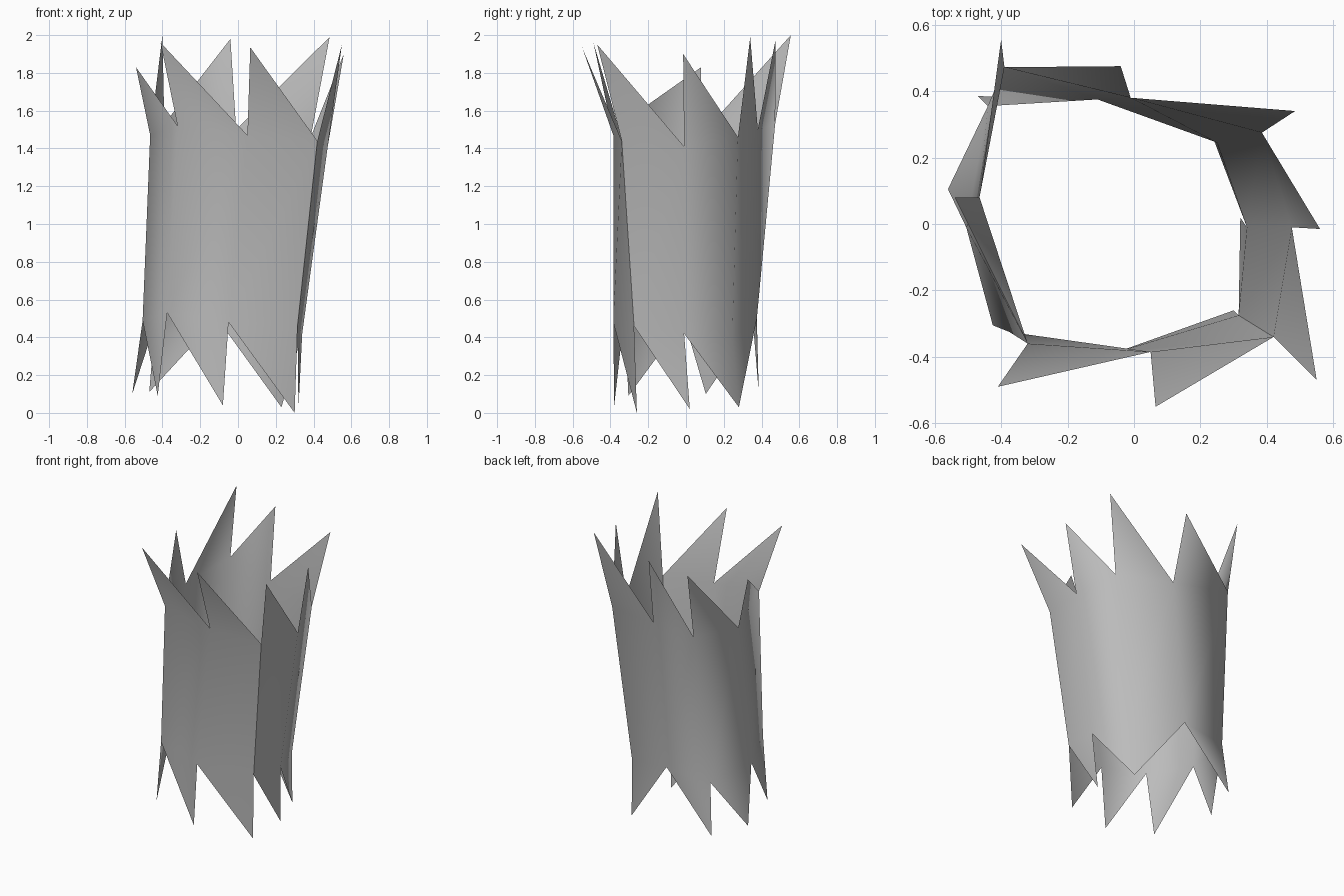
import bpy
import bmesh

if "Cube" in bpy.data.objects:
    bpy.data.objects.remove(bpy.data.objects["Cube"])

# Columns run clockwise seen from above: upper ring point, lower ring point
columns = [
    ((0.42, -0.34, 1.44), (0.315, -0.275, 0.46)),
    ((0.05, -0.385, 1.47), (-0.05, -0.385, 0.48)),
    ((-0.32, -0.36, 1.52), (-0.375, -0.325, 0.53)),
    ((-0.465, 0.08, 1.47), (-0.505, -0.01, 0.49)),
    ((-0.39, 0.472, 1.53), (-0.44, 0.355, 0.47)),
    ((-0.01, 0.38, 1.50), (-0.11, 0.375, 0.50)),
    ((0.385, 0.275, 1.46), (0.25, 0.245, 0.40)),
    ((0.475, -0.01, 1.41), (0.34, -0.01, 0.42)),
]
columns.append(columns[0])  # the strip closes on a hard seam

# Tip of the splinter above each panel
top_tips = [
    (0.065, -0.55, 1.935), (-0.41, -0.49, 1.96), (-0.54, 0.08, 1.83),
    (-0.40, 0.555, 2.0), (-0.04, 0.475, 1.98), (0.485, 0.34, 1.99),
    (0.56, -0.015, 1.90), (0.55, -0.47, 1.95),
]
# Tip of the splinter below each panel (one panel shares its neighbour's)
low_tips = [
    (0.30, -0.26, 0.0), (-0.08, -0.38, 0.04), (-0.425, -0.305, 0.09),
    (-0.56, 0.105, 0.10), (-0.47, 0.385, 0.11), None,
    (0.23, 0.28, 0.03), (0.32, 0.02, 0.02),
]

bm = bmesh.new()
upper = [bm.verts.new(c[0]) for c in columns]
lower = [bm.verts.new(c[1]) for c in columns]

for i in range(8):
    # wall panel
    bm.faces.new((upper[i], upper[i + 1], lower[i + 1], lower[i]))
    # upper splinter
    tip = bm.verts.new(top_tips[i])
    bm.faces.new((upper[i], tip, upper[i + 1]))
    # lower splinter
    if low_tips[i]:
        tip = bm.verts.new(low_tips[i])
        bm.faces.new((lower[i], lower[i + 1], tip))
        if i == 6:  # wide splinter spanning two panels
            bm.faces.new((lower[5], lower[6], tip))

# Outward-facing winding
for f in bm.faces:
    f.normal_update()
wall = bm.faces[:][0]
if wall.normal.y > 0:
    bmesh.ops.reverse_faces(bm, faces=bm.faces[:])
for f in bm.faces:
    f.smooth = True

mesh = bpy.data.meshes.new("hollow_trunk")
bm.to_mesh(mesh)
bm.free()
trunk = bpy.data.objects.new("hollow_trunk", mesh)
bpy.context.collection.objects.link(trunk)

# Colour
grey = bpy.data.materials.new("plain_grey")
grey.diffuse_color = (0.5, 0.5, 0.5, 1.0)
grey.use_nodes = True
grey.node_tree.nodes["Principled BSDF"].inputs["Base Color"].default_value = grey.diffuse_color
mesh.materials.append(grey)
